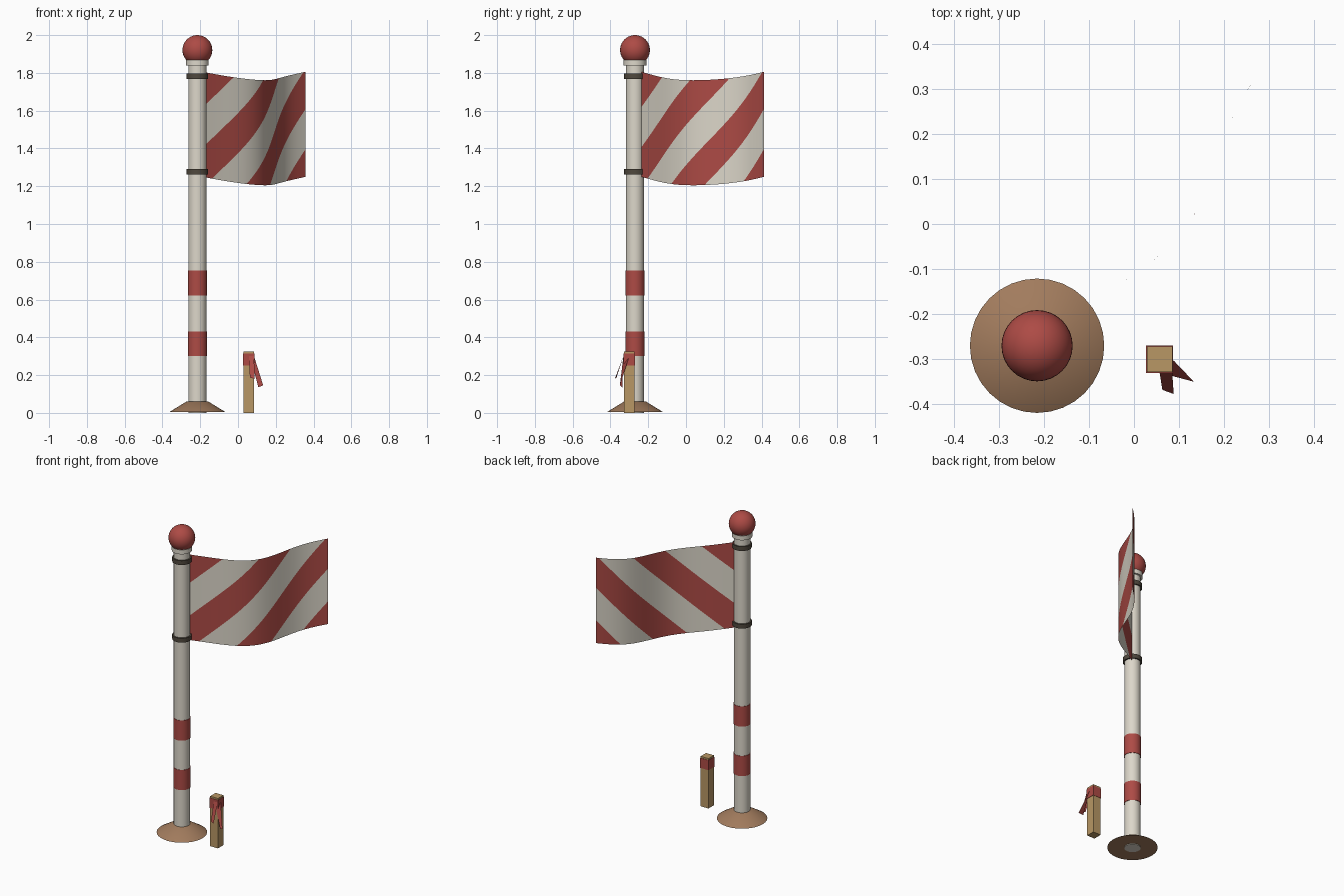
import bpy, bmesh, math
from mathutils import Vector, Matrix

old = bpy.data.objects.get("Cube")
if old:
    bpy.data.objects.remove(old, do_unlink=True)


def material(name, rgb):
    m = bpy.data.materials.new(name)
    m.use_nodes = True
    m.diffuse_color = (*rgb, 1)
    m.node_tree.nodes["Principled BSDF"].inputs["Base Color"].default_value = (*rgb, 1)
    return m


RED = material("red paint", (0.42, 0.07, 0.06))
WHITE = material("off white paint", (0.72, 0.68, 0.59))
DARK = material("dark metal", (0.08, 0.066, 0.048))
EARTH = material("brown earth", (0.36, 0.20, 0.11))
WOOD = material("pale wood", (0.48, 0.31, 0.13))

POLE = Vector((-0.215, -0.27, 0))
STAKE = Vector((0.057, -0.30, 0))


def finish(name, bm, mats, smooth=True):
    mesh = bpy.data.meshes.new(name)
    bm.to_mesh(mesh)
    bm.free()
    for m in mats:
        mesh.materials.append(m)
    ob = bpy.data.objects.new(name, mesh)
    bpy.context.collection.objects.link(ob)
    if smooth:
        bpy.ops.object.select_all(action="DESELECT")
        ob.select_set(True)
        bpy.context.view_layer.objects.active = ob
        bpy.ops.object.shade_smooth_by_angle(angle=math.radians(35))
    return ob


def round_part(name, mat, z0, z1, r0, r1=None):
    """Upright cylinder or frustum on the pole axis."""
    bm = bmesh.new()
    bmesh.ops.create_cone(bm, cap_ends=True, segments=32, radius1=r0,
                          radius2=r0 if r1 is None else r1, depth=z1 - z0,
                          matrix=Matrix.Translation(POLE + Vector((0, 0, (z0 + z1) / 2))))
    return finish(name, bm, [mat])


def square_part(name, mat, z0, z1, width):
    """Square block on the stake axis."""
    bm = bmesh.new()
    place = Matrix.Translation(STAKE + Vector((0, 0, (z0 + z1) / 2)))
    bmesh.ops.create_cube(bm, size=1, matrix=place @ Matrix.Diagonal((width, width, z1 - z0, 1)))
    return finish(name, bm, [mat], smooth=False)


# Pole with its foot, painted bands, flag rings and collar
round_part("pole", WHITE, 0, 1.845, 0.048)
round_part("ground_mound", EARTH, 0.004, 0.06, 0.149, 0.058)
for name, z in (("lower_band", 0.30), ("upper_band", 0.622)):
    round_part(name, RED, z, z + 0.131, 0.0505)
for name, z in (("lower_ring", 1.263), ("upper_ring", 1.768)):
    round_part(name, DARK, z, z + 0.028, 0.057)
round_part("collar", WHITE, 1.839, 1.868, 0.06)

# Ball on top
bm = bmesh.new()
bmesh.ops.create_uvsphere(bm, u_segments=32, v_segments=20, radius=0.079,
                          matrix=Matrix.Translation(POLE + Vector((0, 0, 1.921))))
finish("ball_finial", bm, [RED])

# Flag: flat unit sheet cut along diagonal stripes, then bent into waves
SLANT, FIRST, STEP = 0.66, 0.225, 0.252
bm = bmesh.new()
bmesh.ops.create_grid(bm, x_segments=32, y_segments=1, size=0.5,
                      matrix=Matrix.Translation((0.5, 0.5, 0)))
for n in range(6):
    bmesh.ops.bisect_plane(bm, geom=bm.verts[:] + bm.edges[:] + bm.faces[:],
                           plane_co=(FIRST + STEP * n, 1, 0), plane_no=(1, -SLANT, 0))
for f in bm.faces:
    c = f.calc_center_median()
    f.material_index = math.floor((c.x + SLANT * (1 - c.y) - FIRST) / STEP) % 2
heading = math.radians(50)
along = Vector((math.cos(heading), math.sin(heading), 0))
across = Vector((along.y, -along.x, 0))
for v in bm.verts:
    t, h = v.co.x, v.co.y
    a = math.pi * t
    wave = 0.061 * math.sin(a) + 0.029 * math.sin(2 * a) - 0.015 * math.sin(3 * a)
    v.co = POLE + along * (0.042 + 0.85 * t) + across * wave
    v.co.z = 1.25 + 0.556 * h - 0.045 * math.sin(a)
finish("flag", bm, [WHITE, RED])

# Marker stake with a wrapped ribbon
square_part("stake", WOOD, 0, 0.325, 0.056)
square_part("ribbon_wrap", RED, 0.25, 0.315, 0.06)

# Hanging ribbon tails
tails = {
    "left_ribbon_tail": [(0.066, -0.332, 0.295), (0.088, -0.303, 0.29),
                         (0.133, -0.35, 0.147), (0.108, -0.337, 0.135)],
    "front_ribbon_tail": [(0.057, -0.331, 0.30), (0.085, -0.331, 0.30),
                          (0.088, -0.377, 0.18), (0.063, -0.368, 0.187)],
}
for name, corners in tails.items():
    bm = bmesh.new()
    bm.faces.new([bm.verts.new(c) for c in corners])
    finish(name, bm, [RED], smooth=False)
